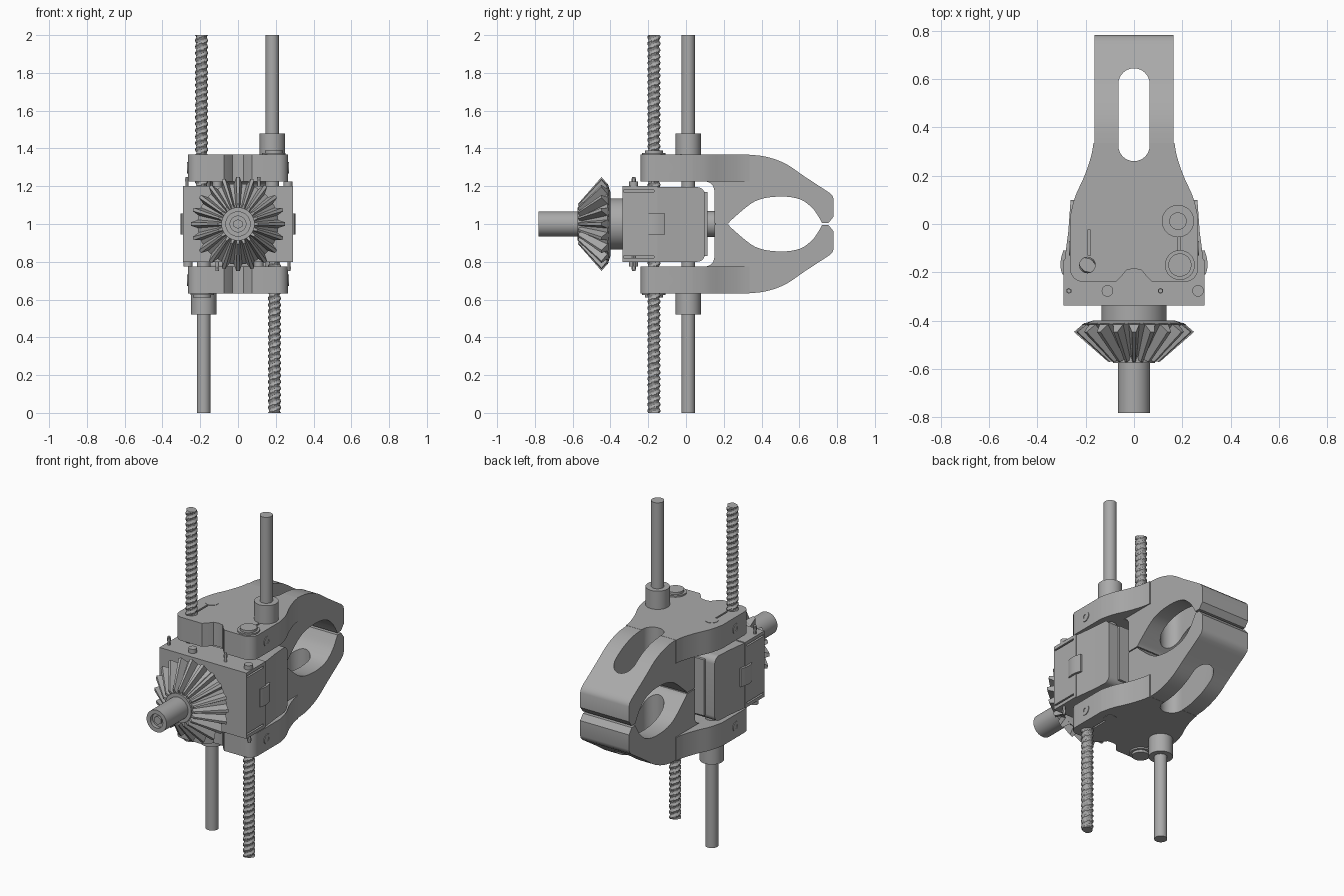
import bpy, bmesh, math
from mathutils import Vector, Matrix

if "Cube" in bpy.data.objects:
    bpy.data.objects.remove(bpy.data.objects["Cube"])

steel = bpy.data.materials.new("grey_steel")
steel.use_nodes = True
GREY = (0.4, 0.4, 0.4, 1)
steel.diffuse_color = GREY
steel.node_tree.nodes["Principled BSDF"].inputs["Base Color"].default_value = GREY


def finish(name, bm):
    bmesh.ops.recalc_face_normals(bm, faces=bm.faces)
    me = bpy.data.meshes.new(name)
    bm.to_mesh(me)
    bm.free()
    me.materials.append(steel)
    ob = bpy.data.objects.new(name, me)
    bpy.context.collection.objects.link(ob)
    return ob


def prism(name, pts, axis, lo, hi):
    """Extrude a 2D outline along x, y or z."""
    place = {"x": lambda a, b, c: (c, a, b), "y": lambda a, b, c: (a, c, b),
             "z": lambda a, b, c: (a, b, c)}[axis]
    bm = bmesh.new()
    rings = [[bm.verts.new(place(a, b, c)) for a, b in pts] for c in (lo, hi)]
    for ring in rings:
        bm.faces.new(ring)
    for i in range(len(pts)):
        j = (i + 1) % len(pts)
        bm.faces.new((rings[0][i], rings[0][j], rings[1][j], rings[1][i]))
    return finish(name, bm)


def box(name, lo, hi):
    (a, b, c), (d, e, f) = lo, hi
    return prism(name, [(a, b), (d, b), (d, e), (a, e)], "z", c, f)


def cyl(name, r, p0, p1, n=32):
    p0, p1 = Vector(p0), Vector(p1)
    d = p1 - p0
    m = Matrix.Translation((p0 + p1) / 2) @ d.to_track_quat("Z", "Y").to_matrix().to_4x4()
    bm = bmesh.new()
    bmesh.ops.create_cone(bm, cap_ends=True, segments=n, radius1=r, radius2=r,
                          depth=d.length, matrix=m)
    return finish(name, bm)


def arc(cx, cy, r, a0, a1, n=8):
    angles = [math.radians(a0 + (a1 - a0) * i / n) for i in range(n + 1)]
    return [(cx + r * math.cos(a), cy + r * math.sin(a)) for a in angles]


def spline(pts, n=5):
    """Smooth curve through the points."""
    p = [Vector(q) for q in [pts[0]] + pts + [pts[-1]]]
    out = []
    for a, b, c, d in zip(p, p[1:], p[2:], p[3:]):
        for i in range(n):
            t = i / n
            v = 0.5 * (2 * b + (c - a) * t + (2 * a - 5 * b + 4 * c - d) * t ** 2
                       + (3 * b - a - 3 * c + d) * t ** 3)
            out.append(tuple(v))
    return out + [pts[-1]]


def boolean(ob, tool, op="DIFFERENCE"):
    mod = ob.modifiers.new(op, "BOOLEAN")
    mod.operation, mod.object, mod.solver = op, tool, "EXACT"
    bpy.context.view_layer.objects.active = ob
    bpy.ops.object.modifier_apply(modifier=mod.name)
    bpy.data.objects.remove(tool)


def thread(name, x, y, z0, z1, r=0.0345, lead=0.068, starts=2, n=16):
    """Rod with a helical groove."""
    bm = bmesh.new()
    rows = int((z1 - z0) / 0.0065)
    rings = []
    for k in range(rows + 1):
        z = z0 + (z1 - z0) * k / rows
        ring = []
        for i in range(n):
            a = math.tau * i / n
            wave = math.cos(starts * (a - math.tau * z / lead))
            rr = r - 0.007 * min(1, max(0, 0.5 - wave))
            ring.append(bm.verts.new((x + rr * math.cos(a), y + rr * math.sin(a), z)))
        rings.append(ring)
    for lo, hi in zip(rings, rings[1:]):
        for i in range(n):
            bm.faces.new((lo[i], lo[i - 1], hi[i - 1], hi[i]))
    bm.faces.new(rings[0])
    bm.faces.new(rings[-1])
    return finish(name, bm)


# Upper jaw: flared plate joined to the curved gripping nose
half = [(0.03, -0.19), (0.05, -0.215), (0.075, -0.24)]
half += arc(0.21, -0.185, 0.055, -90, 0)
half += spline([(0.265, 0.03), (0.245, 0.11), (0.205, 0.2), (0.178, 0.28), (0.168, 0.335)])
plan = [(0, -0.185)] + half + [(-x, y) for x, y in reversed(half)]
jaw = prism("upper_jaw", plan, "z", 1.225, 1.367)

side = [(0.15, 1.003)] + arc(0.1, 1.175, 0.05, 0, 90) + [(0, 1.225), (0, 1.367)]
side += spline([(0.32, 1.367), (0.42, 1.357), (0.525, 1.32), (0.63, 1.25), (0.757, 1.167)])
side += [(0.775, 1.15), (0.782, 1.13), (0.782, 1.04), (0.755, 1.006), (0.72, 1.006)]
side += spline([(0.71, 1.025), (0.67, 1.083), (0.6, 1.132), (0.485, 1.145),
                (0.365, 1.12), (0.25, 1.03), (0.225, 1.003)])
boolean(jaw, prism("nose", side, "x", -0.164, 0.164), "UNION")
slot = arc(0, 0.58, 0.065, 0, 180, 12) + arc(0, 0.325, 0.065, 180, 360, 12)
boolean(jaw, prism("slot", slot, "z", 0.9, 1.5))
for x in (-0.185, 0.185):
    boolean(jaw, box("clamp_slit", (x - 0.005, -0.13, 1.345), (x + 0.005, -0.02, 1.4)))
upper = [jaw]

# Rods, collar and nut of the upper half
RX, RY, TY = 0.182, 0.012, -0.17
upper += [
    cyl("plain_rod", 0.036, (RX, RY, 1.1), (RX, RY, 2)),
    cyl("rod_collar", 0.067, (RX, RY, 1.36), (RX, RY, 1.478)),
    thread("threaded_rod", -0.193, TY, 1.1, 2),
    cyl("rod_nut", 0.062, (0.19, TY, 1.36), (0.19, TY, 1.376)),
    cyl("rod_nut_cap", 0.048, (0.19, TY, 1.37), (0.19, TY, 1.39)),
    cyl("rod_end", 0.036, (-RX, RY, 1.1), (-RX, RY, 1.369)),
]

# Socket screws on the jaw sides
for s in (-1, 1):
    screw = cyl("jaw_screw", 0.03, (s * 0.25, -0.1, 1.297), (s * 0.269, -0.1, 1.297), 24)
    boolean(screw, cyl("socket", 0.014, (s * 0.258, -0.1, 1.297), (s * 0.3, -0.1, 1.297), 6))
    upper.append(screw)

# Pins and screw heads on the housing edge
for x in (-0.27, 0.11):
    upper += [cyl("edge_pin", 0.009, (x, -0.277, 1.15), (x, -0.277, 1.25), 12),
              cyl("edge_pin_nut", 0.012, (x, -0.277, 1.225), (x, -0.277, 1.24), 6)]
for x in (-0.11, 0.265):
    upper.append(cyl("edge_screw", 0.024, (x, -0.277, 1.19), (x, -0.277, 1.225), 20))

# The lower half is the upper half turned about the shaft axis
turn = Matrix.Translation((0, 0, 1)) @ Matrix.Rotation(math.pi, 4, "Y") @ Matrix.Translation((0, 0, -1))
for ob in upper:
    low = ob.copy()
    low.data = ob.data.copy()
    low.name = "lower_" + ob.name.replace("upper_", "").split(".")[0]
    low.data.transform(turn)
    bpy.context.collection.objects.link(low)

# Housing: front block and rounded rear shell
block = box("housing_block", (-0.292, -0.337, 0.8), (0.292, -0.15, 1.2))
for s in (-1, 1):
    for z in (0.825, 1.175):
        boolean(block, box("side_slit", (s * 0.292 - 0.02, -0.33, z - 0.005),
                           (s * 0.292 + 0.02, -0.17, z + 0.005)))
shell = [(-0.16, 0.8)] + arc(0.06, 0.84, 0.04, -90, 0) + arc(0.06, 1.155, 0.04, 0, 90) + [(-0.16, 1.195)]
rear = prism("housing_shell", shell, "x", -0.3, 0.3)
taper = [(-0.29, -0.17), (0.29, -0.17), (0.272, -0.03), (0.262, 0.11), (-0.262, 0.11), (-0.272, -0.03)]
boolean(rear, prism("shell_plan", taper, "z", 0.7, 1.3), "INTERSECT")
box("rear_plate", (-0.2, 0.09, 0.83), (0.2, 0.113, 1.17))
cyl("rear_shaft", 0.068, (0, 0.1, 1), (0, 0.16, 1))

# Curved side clips
for s in (-1, 1):
    clip = [(s * 0.27, -0.21), (s * 0.296, -0.21), (s * 0.303, -0.19), (s * 0.305, -0.165),
            (s * 0.302, -0.14), (s * 0.293, -0.11), (s * 0.27, -0.11)]
    prism("side_clip", clip, "z", 0.945, 1.055)

# Bevel gear on its shaft
cyl("gear_hub", 0.135, (0, -0.42, 1), (0, -0.33, 1), 48)
shaft = cyl("gear_shaft", 0.067, (0, -0.782, 1), (0, -0.5, 1), 48)
boolean(shaft, cyl("shaft_bore", 0.042, (0, -0.8, 1), (0, -0.76, 1), 24))
cyl("shaft_screw", 0.026, (0, -0.772, 1), (0, -0.75, 1), 6)
cyl("gear_boss", 0.088, (0, -0.575, 1), (0, -0.5, 1), 48)

N = 40
bm = bmesh.new()
rings = [[bm.verts.new((r * math.cos(math.tau * i / N), y, 1 + r * math.sin(math.tau * i / N)))
          for i in range(N)]
         for y, r in ((-0.4, 0.17), (-0.415, 0.215), (-0.56, 0.08))]
for a, b in zip(rings, rings[1:]):
    for i in range(N):
        bm.faces.new((a[i], a[i - 1], b[i - 1], b[i]))
bm.faces.new(rings[0])
bm.faces.new(rings[-1])
finish("gear_body", bm)

TEETH = 20
corners = [(-0.41, 0.205, 0.024), (-0.447, 0.249, 0.009), (-0.571, 0.107, 0.005), (-0.56, 0.07, 0.011)]
bm = bmesh.new()
for k in range(TEETH):
    spin = Matrix.Translation((0, 0, 1)) @ Matrix.Rotation(math.tau * k / TEETH, 4, "Y")
    left, right = [[bm.verts.new(spin @ Vector((s * w, y, r))) for y, r, w in corners] for s in (-1, 1)]
    bm.faces.new(left)
    bm.faces.new(right)
    for i in range(4):
        bm.faces.new((left[i], left[i - 1], right[i - 1], right[i]))
finish("gear_teeth", bm)

# Smooth the round parts, keep edges sharp
bpy.ops.object.select_all(action="DESELECT")
for ob in bpy.context.scene.objects:
    if ob.type == "MESH" and steel.name in ob.data.materials:
        ob.select_set(True)
        bpy.context.view_layer.objects.active = ob
bpy.ops.object.shade_smooth_by_angle(angle=math.radians(30))
